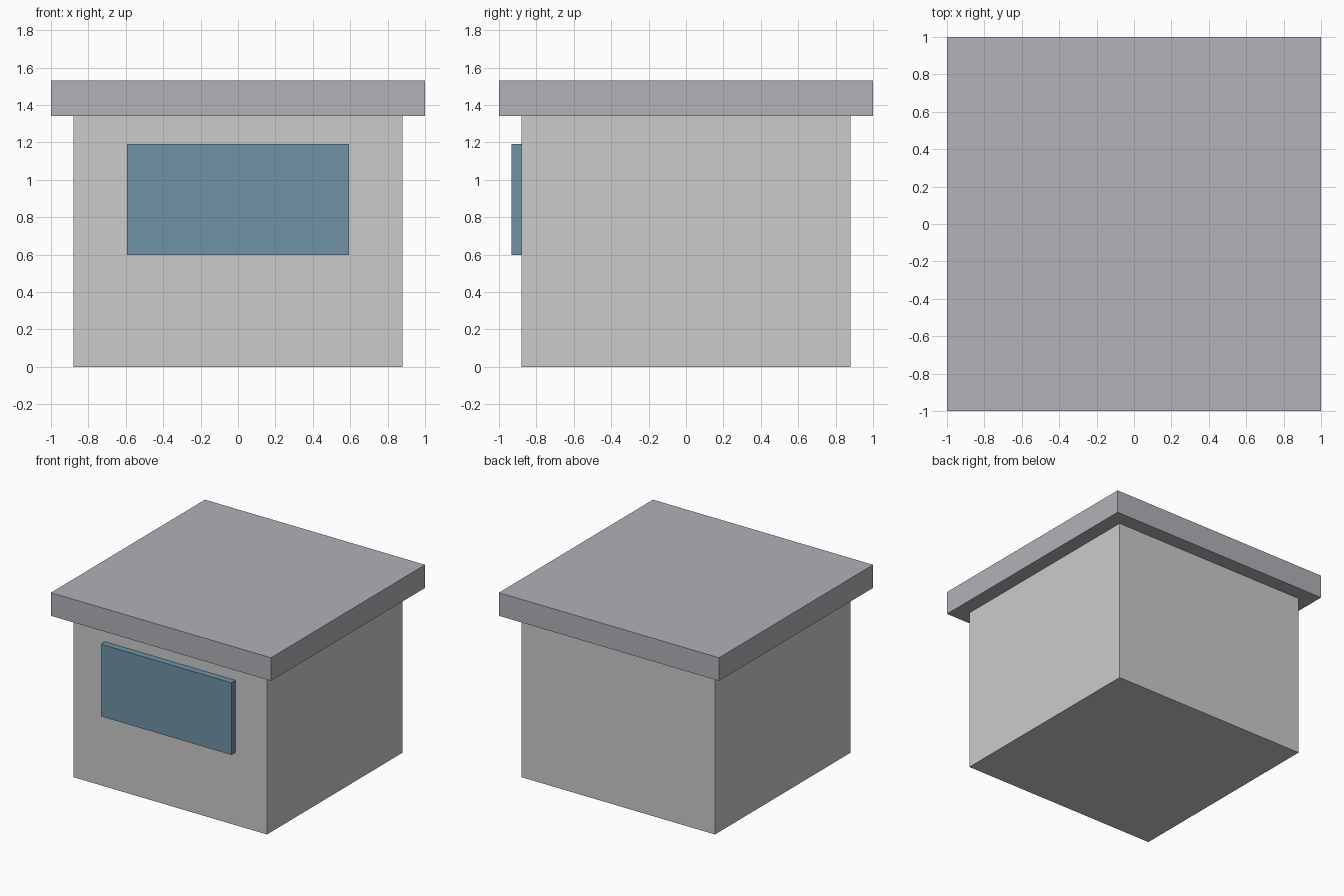
import bpy

if "Cube" in bpy.data.objects:
    bpy.data.objects.remove(bpy.data.objects["Cube"])


def box(name, lo, hi, color=None):
    """Axis-aligned box between two corners, with an optional colour."""
    center = [(a + b) / 2 for a, b in zip(lo, hi)]
    bpy.ops.mesh.primitive_cube_add(size=1, location=center)
    obj = bpy.context.object
    obj.name = name
    obj.scale = [b - a for a, b in zip(lo, hi)]
    bpy.ops.object.transform_apply(location=False, rotation=False, scale=True)
    if color:
        mat = bpy.data.materials.new(name + "_material")
        mat.diffuse_color = (*color, 1)
        mat.use_nodes = True
        mat.node_tree.nodes["Principled BSDF"].inputs["Base Color"].default_value = mat.diffuse_color
        obj.data.materials.append(mat)
    return obj


WALL = 0.88      # half width of the walls
EAVE = 1.34      # height where the roof sits

# Main block
box("walls", (-WALL, -WALL, 0), (WALL, WALL, EAVE))

# Overhanging flat roof slab
box("roof_slab", (-1, -1, EAVE), (1, 1, 1.53), (0.45, 0.44, 0.48))

# Blue window panel standing proud of the front wall
box("front_window", (-0.594, -0.933, 0.597), (0.594, -WALL, 1.19), (0.16, 0.29, 0.39))
